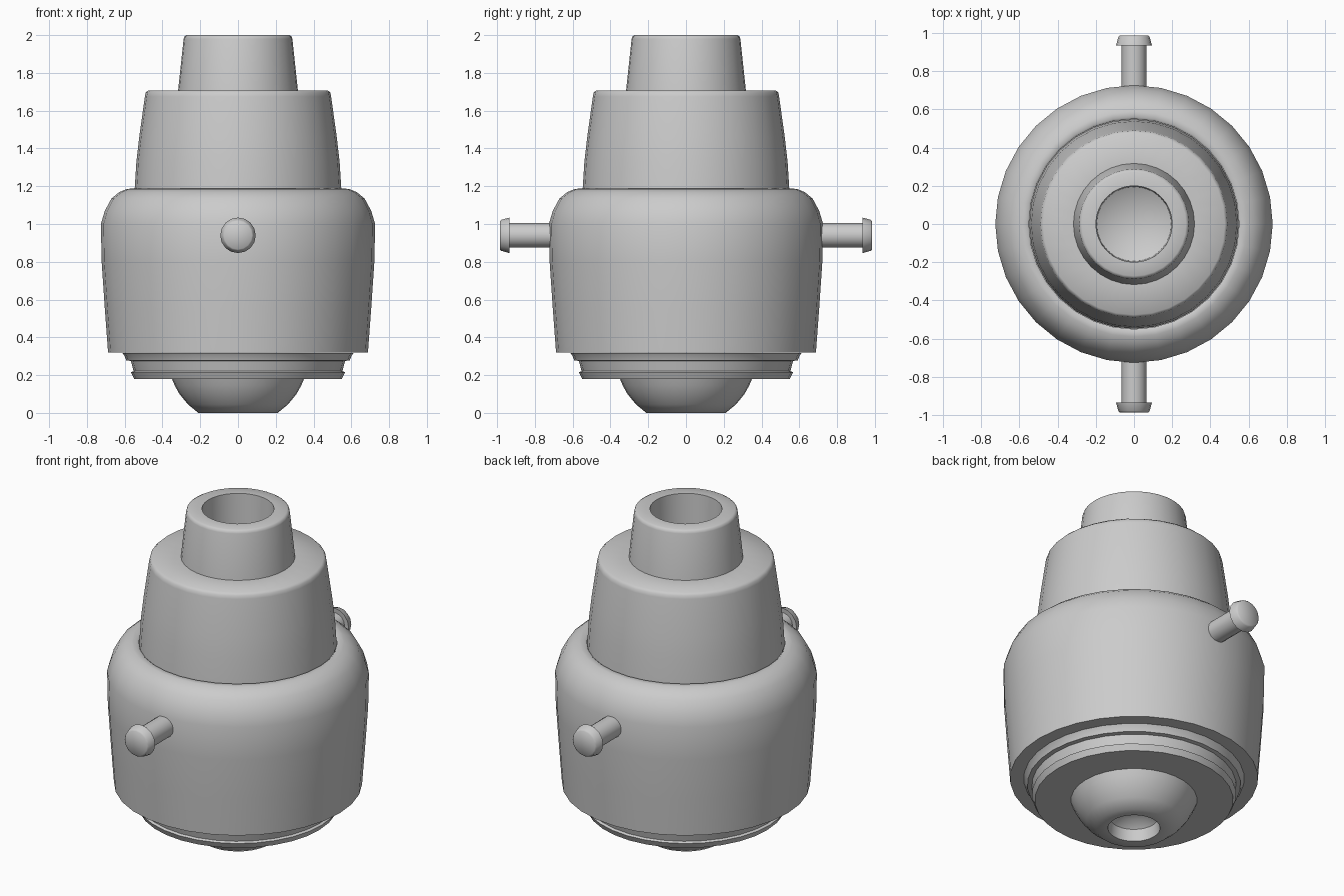
import bpy
import bmesh
from math import sin, cos, tau, pi, radians

if "Cube" in bpy.data.objects:
    bpy.data.objects.remove(bpy.data.objects["Cube"])


def lathe(name, profile, sides=32, angle=40):
    """Spin (radius, height) points around z; radius 0 closes to a pole."""
    bm = bmesh.new()
    rings = []
    for r, z in profile:
        if r == 0:
            rings.append([bm.verts.new((0, 0, z))] * sides)
        else:
            rings.append([bm.verts.new((r * cos(tau * i / sides), r * sin(tau * i / sides), z))
                          for i in range(sides)])
    for low, high in zip(rings, rings[1:]):
        for i in range(sides):
            j = (i + 1) % sides
            corners = [low[i], low[j], high[j], high[i]]
            bm.faces.new(list(dict.fromkeys(corners)))
    mesh = bpy.data.meshes.new(name)
    bm.to_mesh(mesh)
    bm.free()
    ob = bpy.data.objects.new(name, mesh)
    bpy.context.collection.objects.link(ob)
    bpy.ops.object.select_all(action='DESELECT')
    ob.select_set(True)
    bpy.context.view_layer.objects.active = ob
    bpy.ops.object.shade_smooth_by_angle(angle=radians(angle))
    return ob


# Rounded nozzle with a blind hole underneath
lathe("nozzle", [(0, 0.12), (0.09, 0.11), (0.135, 0.07), (0.145, 0), (0.21, 0),
                 (0.265, 0.045), (0.31, 0.1), (0.335, 0.145), (0.35, 0.18)])

# Flange and stepped collar below the body
lathe("lower_collar", [(0.35, 0.18), (0.55, 0.18), (0.567, 0.215), (0.553, 0.222),
                       (0.567, 0.275), (0.592, 0.278), (0.6, 0.3), (0.612, 0.318)])

# Main body with a rounded shoulder
lathe("body", [(0.6, 0.32), (0.688, 0.32), (0.705, 0.55), (0.722, 0.8), (0.726, 1.0),
               (0.705, 1.07), (0.67, 1.135), (0.63, 1.168), (0.59, 1.185),
               (0.56, 1.188), (0.55, 1.18)], angle=45)

# Tapered middle tier
lathe("middle_tier", [(0.548, 1.17), (0.538, 1.33), (0.523, 1.46), (0.493, 1.675),
                      (0.489, 1.695), (0.475, 1.708), (0.31, 1.708)], angle=50)

# Hollow neck
lathe("neck", [(0.318, 1.7), (0.288, 1.98), (0.284, 1.993), (0.272, 2.0), (0.2, 2.0),
               (0.195, 1.78), (0.12, 1.74), (0, 1.73)], angle=50)

# Side pegs with flared heads, front and back
for name, turn in (("back_peg", -pi / 2), ("front_peg", pi / 2)):
    peg = lathe(name, [(0.065, 0.69), (0.065, 0.938), (0.094, 0.935),
                       (0.082, 0.978), (0.074, 0.986), (0, 0.986)], sides=16, angle=50)
    peg.location.z = 0.94
    peg.rotation_euler.x = turn
